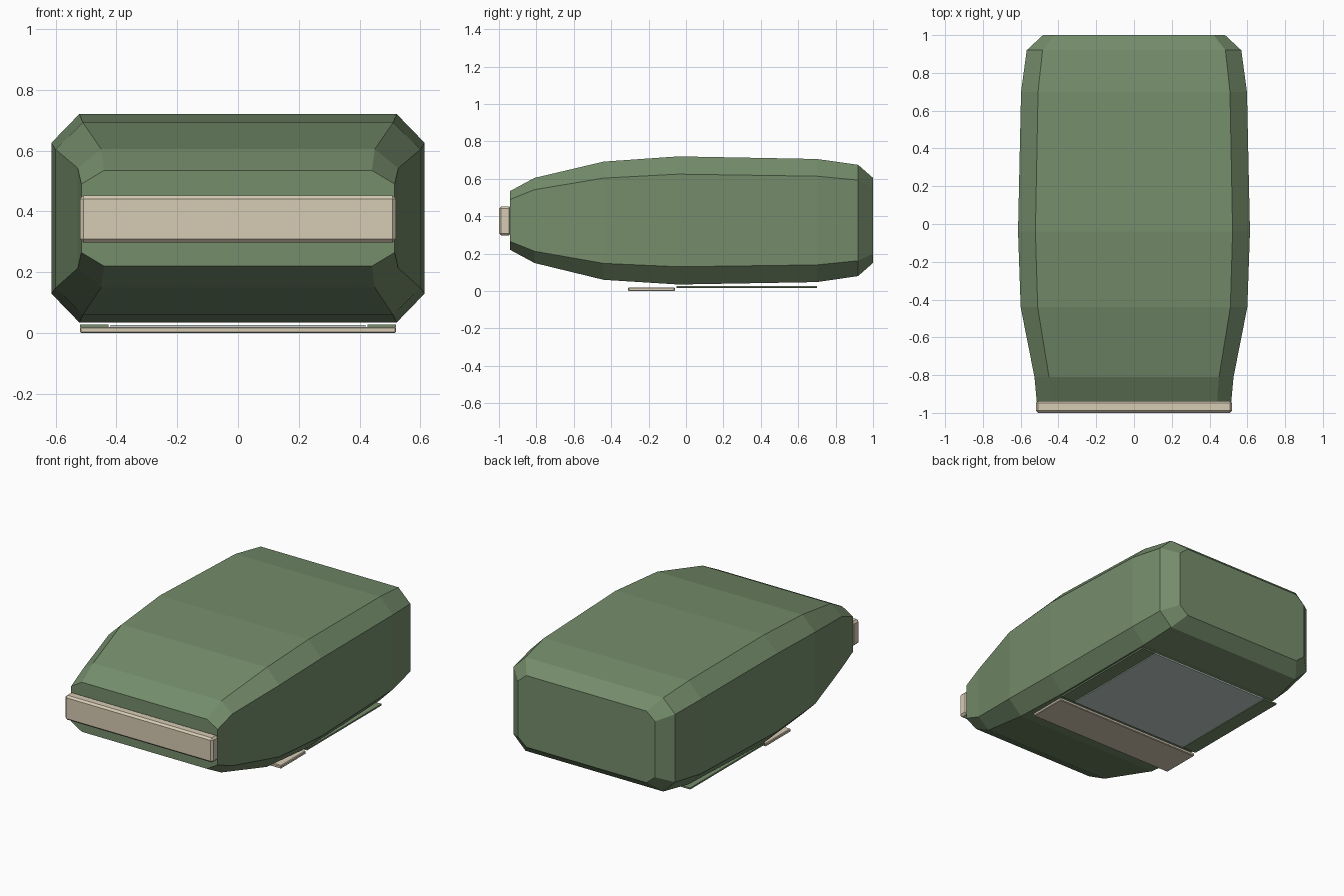
import bpy
import bmesh

cube = bpy.data.objects.get("Cube")
if cube:
    bpy.data.objects.remove(cube, do_unlink=True)


def linear(v):
    v /= 255
    return v / 12.92 if v <= 0.04045 else ((v + 0.055) / 1.055) ** 2.4


def make_material(name, rgb):
    mat = bpy.data.materials.new(name)
    mat.use_nodes = True
    colour = tuple(linear(c) for c in rgb) + (1.0,)
    mat.diffuse_color = colour
    mat.node_tree.nodes["Principled BSDF"].inputs["Base Color"].default_value = colour
    return mat


GREEN = make_material("sage green", (117, 141, 107))
BEIGE = make_material("warm beige", (214, 203, 180))
GREY = make_material("pale grey", (195, 207, 204))


def add_object(name, bm, mat):
    bmesh.ops.recalc_face_normals(bm, faces=bm.faces[:])
    mesh = bpy.data.meshes.new(name)
    bm.to_mesh(mesh)
    bm.free()
    mesh.materials.append(mat)
    obj = bpy.data.objects.new(name, mesh)
    bpy.context.collection.objects.link(obj)
    return obj


def box(name, low, high, mat, bevel=0.0):
    bm = bmesh.new()
    bmesh.ops.create_cube(bm, size=1)
    for v in bm.verts:
        v.co = [a + (c + 0.5) * (b - a) for a, b, c in zip(low, high, v.co)]
    obj = add_object(name, bm, mat)
    if bevel:
        mod = obj.modifiers.new("bevel", "BEVEL")
        mod.width = bevel
        mod.segments = 1
    return obj


# Chamfered body sections: y, half width, bottom, top, chamfer in x, chamfer in z
SECTIONS = [
    (-0.94, 0.515, 0.22, 0.535, 0.075, 0.045),
    (-0.81, 0.527, 0.15, 0.605, 0.077, 0.063),
    (-0.44, 0.60, 0.06, 0.692, 0.09, 0.088),
    (-0.04, 0.614, 0.035, 0.72, 0.092, 0.095),
    (0.70, 0.598, 0.048, 0.706, 0.09, 0.092),
    (0.92, 0.568, 0.08, 0.675, 0.084, 0.082),
    (1.00, 0.482, 0.15, 0.605, 0.06, 0.05),
]


def body_shell():
    bm = bmesh.new()
    rings = []
    for y, w, lo, hi, cx, cz in SECTIONS:
        right = [(w - cx, lo), (w, lo + cz), (w, hi - cz), (w - cx, hi)]
        outline = right + [(-x, z) for x, z in reversed(right)]
        rings.append([bm.verts.new((x, y, z)) for x, z in outline])
    for a, b in zip(rings, rings[1:]):
        for i in range(len(a)):
            j = (i + 1) % len(a)
            bm.faces.new((a[i], a[j], b[j], b[i]))
    bm.faces.new(rings[0])
    bm.faces.new(rings[-1])
    return add_object("body_shell", bm, GREEN)


body_shell()

# Front bar and underside plates
box("front_bar", (-0.52, -1.0, 0.297), (0.52, -0.935, 0.453), BEIGE, 0.012)
box("underside_crossbar", (-0.52, -0.31, 0.0), (0.52, -0.06, 0.02), BEIGE, 0.004)
box("underside_panel", (-0.42, -0.05, 0.017), (0.42, 0.70, 0.027), GREY)

# Strips along both sides of the panel
for side, sign in (("left", 1), ("right", -1)):
    xs = sorted((sign * 0.425, sign * 0.52))
    box(side + "_underside_strip", (xs[0], -0.05, 0.018), (xs[1], 0.70, 0.028), GREEN)
